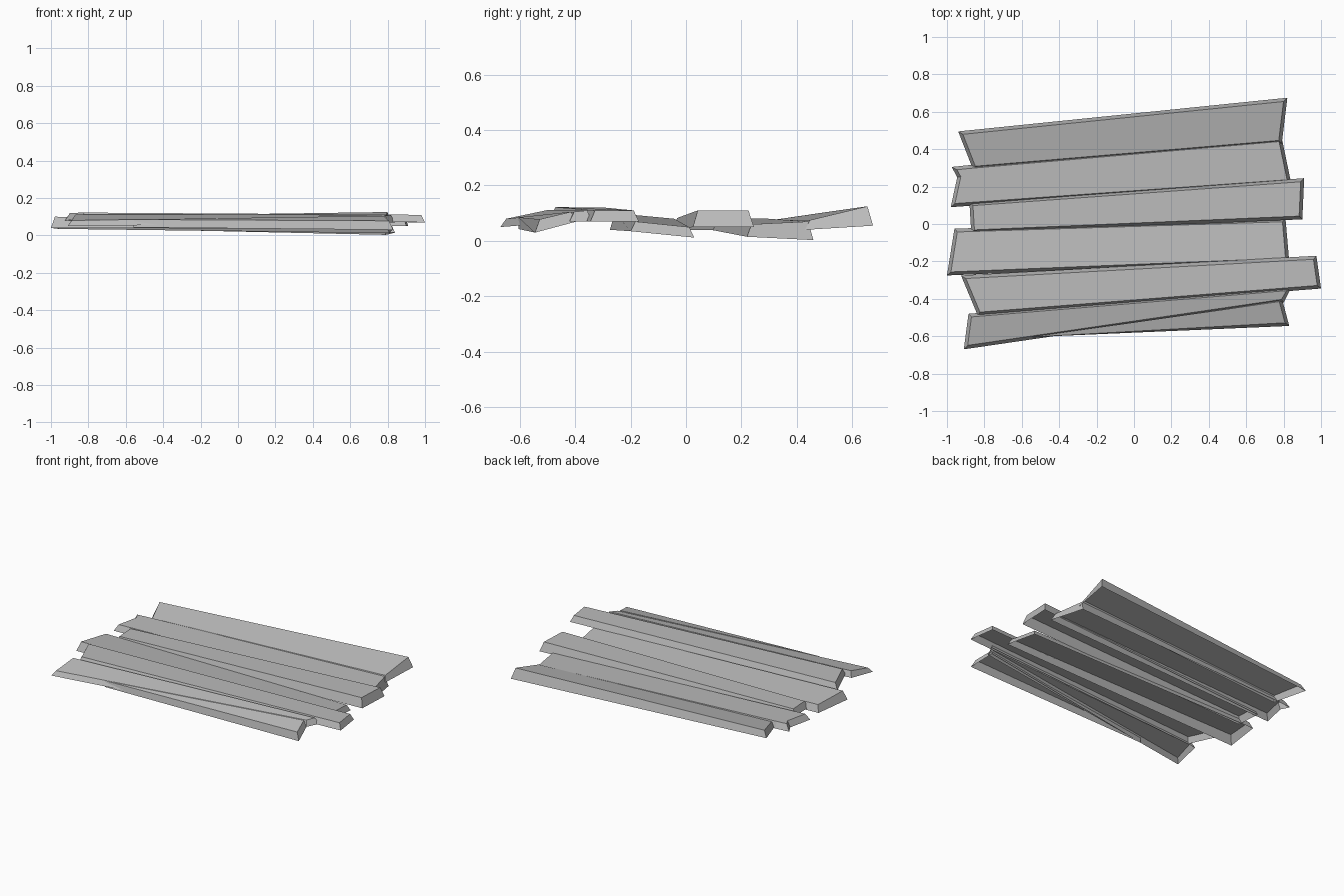
import bpy
from mathutils import Vector

cube = bpy.data.objects.get("Cube")
if cube:
    bpy.data.objects.remove(cube)

grey = bpy.data.materials.new("weathered_grey")
grey.use_nodes = True
colour = (0.5, 0.5, 0.5, 1)
grey.diffuse_color = colour
grey.node_tree.nodes["Principled BSDF"].inputs["Base Color"].default_value = colour


def inset(points, i, amount):
    """Mitred inward offset of corner i on a counter-clockwise outline."""
    here, before, after = (Vector(points[j % len(points)][:2]) for j in (i, i - 1, i + 1))
    a, b = (here - before).normalized(), (after - here).normalized()
    na, nb = Vector((-a.y, a.x)), Vector((-b.y, b.x))
    return here + (na + nb) * amount / max(1 + na.dot(nb), 0.6)


def plank(name, corners, flare=0.018):
    """Open-bottomed board: corners are x, y, top height, rim height."""
    n = len(corners)
    top = [(*inset(corners, i, flare), c[2]) for i, c in enumerate(corners)]
    rim = [(c[0], c[1], c[3]) for c in corners]
    faces = [tuple(range(n))]
    faces += [(i, n + i, n + (i + 1) % n, (i + 1) % n) for i in range(n)]
    mesh = bpy.data.meshes.new(name)
    mesh.from_pydata(top + rim, [], faces)
    mesh.materials.append(grey)
    obj = bpy.data.objects.new(name, mesh)
    bpy.context.collection.objects.link(obj)


# Boards from back to front, corners counter-clockwise from front left
plank("back_board", [(-0.86, 0.29, 0.075, 0.04), (0.79, 0.43, 0.075, 0.04),
                     (0.82, 0.675, 0.125, 0.055), (-0.94, 0.495, 0.10, 0.06)])
plank("back_middle_board", [(-0.98, 0.09, 0.08, 0.04), (0.84, 0.22, 0.06, 0.015),
                            (0.79, 0.46, 0.07, 0.003), (-0.88, 0.315, 0.08, 0.04),
                            (-0.975, 0.305, 0.08, 0.04), (-0.945, 0.25, 0.08, 0.04)])
plank("raised_centre_board", [(-0.87, -0.05, 0.083, 0.04), (0.90, 0.025, 0.11, 0.05),
                              (0.91, 0.245, 0.11, 0.05), (-0.88, 0.115, 0.083, 0.04)])
plank("centre_board", [(-1.0, -0.275, 0.10, 0.04), (0.83, -0.20, 0.07, 0.035),
                       (0.81, 0.03, 0.05, 0.012), (-0.96, -0.025, 0.08, 0.035)])
plank("raised_front_board", [(-0.835, -0.49, 0.122, 0.085), (1.0, -0.345, 0.11, 0.07),
                             (0.975, -0.17, 0.11, 0.07), (-0.925, -0.275, 0.12, 0.08)])
plank("front_board", [(-0.91, -0.67, 0.08, 0.05), (0.80, -0.42, 0.105, 0.07),
                      (0.84, -0.34, 0.11, 0.07), (-0.885, -0.48, 0.112, 0.075)])
plank("front_edge_board", [(-0.56, -0.605, 0.085, 0.043), (0.83, -0.545, 0.078, 0.03),
                           (0.79, -0.395, 0.105, 0.07)])
